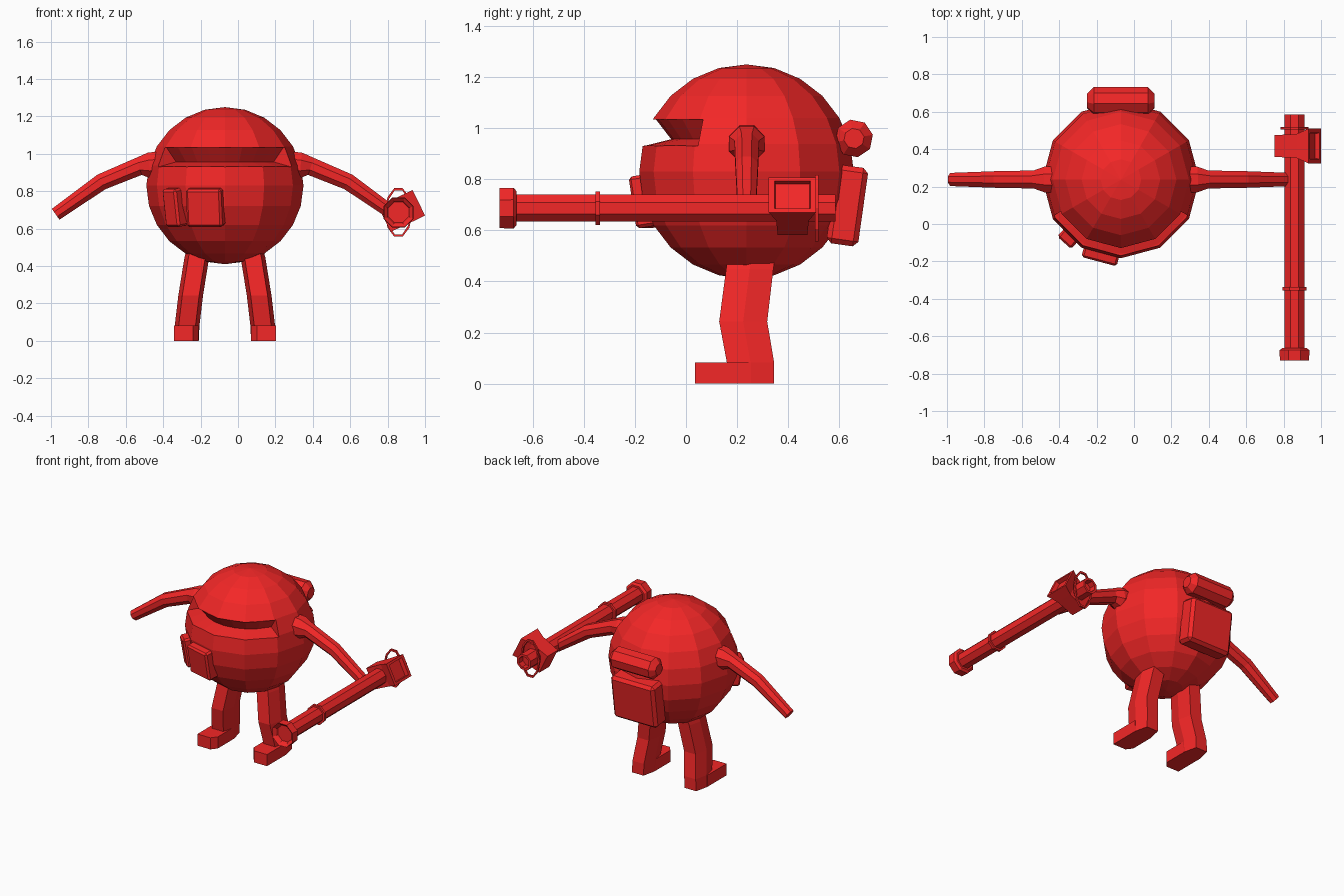
import bpy, bmesh, math
from math import sin, cos, radians, pi
from mathutils import Vector, Matrix

if "Cube" in bpy.data.objects:
    bpy.data.objects.remove(bpy.data.objects["Cube"])

MID = -0.07                     # body's own mirror plane
C = Vector((MID, 0.237, 0.83))  # body centre
R = 0.42
red = bpy.data.materials.new("red")
red.diffuse_color = (0.9, 0.02, 0.02, 1)
red.use_nodes = True
red.node_tree.nodes["Principled BSDF"].inputs["Base Color"].default_value = red.diffuse_color


def finish(name, bm):
    bmesh.ops.recalc_face_normals(bm, faces=bm.faces)
    me = bpy.data.meshes.new(name)
    bm.to_mesh(me)
    bm.free()
    me.materials.append(red)
    ob = bpy.data.objects.new(name, me)
    bpy.context.collection.objects.link(ob)
    return ob


def loft(name, rings, closed=False):
    """Skin a list of equal-length point rings, capped unless closed on itself."""
    bm = bmesh.new()
    rows = [[bm.verts.new(p) for p in ring] for ring in rings]
    n = len(rows[0])
    pairs = list(zip(rows, rows[1:])) + ([(rows[-1], rows[0])] if closed else [])
    for a, b in pairs:
        for i in range(n):
            bm.faces.new((a[i], a[(i + 1) % n], b[(i + 1) % n], b[i]))
    if not closed:
        bm.faces.new(rows[0])
        bm.faces.new(rows[-1])
    return finish(name, bm)


def ring(centre, u, v, r, n=8, turn=0.5):
    return [Vector(centre) + (Vector(u) * cos(2 * pi * (i + turn) / n)
            + Vector(v) * sin(2 * pi * (i + turn) / n)) * r for i in range(n)]


def box(name, size, matrix, bevel):
    bm = bmesh.new()
    bmesh.ops.create_cube(bm, size=1, matrix=Matrix.Diagonal((*size, 1)))
    bmesh.ops.bevel(bm, geom=bm.edges[:], offset=bevel, segments=1, affect='EDGES')
    bm.transform(matrix)
    return finish(name, bm)


# Round body with a visor slot cut into the front
bm = bmesh.new()
bmesh.ops.create_uvsphere(bm, u_segments=12, v_segments=12, radius=R,
                          matrix=Matrix.Translation(C))
body = finish("body", bm)
slot_profile = [(0.355, 1.035), (0.6, 1.035), (0.6, 0.915), (0.395, 0.932), (0.295, 0.957)]
slices = []
for a in (-62, -45, -30, -15, 0, 15, 30, 45, 62):
    d = Vector((sin(radians(a)), -cos(radians(a)), 0))
    slices.append([Vector((C.x, C.y, z)) + d * r for r, z in slot_profile])
cutter = loft("slot_cutter", slices)
cutter.hide_render = True
mod = body.modifiers.new("visor_slot", 'BOOLEAN')
mod.operation = 'DIFFERENCE'
mod.solver = 'EXACT'
mod.object = cutter
bpy.context.view_layer.objects.active = body
bpy.ops.object.modifier_apply(modifier=mod.name)
bpy.data.objects.remove(cutter)

# Arms: offset from the mid plane, height, radius
arm_path = [(0.32, 0.945, 0.075), (0.405, 0.938, 0.075), (0.46, 0.933, 0.052),
            (0.66, 0.85, 0.048), (0.905, 0.677, 0.038)]
# Legs: offset, height, front y, back y
leg_path = [(0.135, 0.50, 0.165, 0.35), (0.15, 0.447, 0.157, 0.342),
            (0.183, 0.243, 0.13, 0.318), (0.202, 0.083, 0.16, 0.345),
            (0.206, 0.0, 0.16, 0.345)]
for s, side in ((-1, "right"), (1, "left")):
    rings = []
    for i, (x, z, r) in enumerate(arm_path):
        a, b = arm_path[max(i - 1, 0)], arm_path[min(i + 1, len(arm_path) - 1)]
        t = Vector((s * (b[0] - a[0]), 0, b[1] - a[1])).normalized()
        rings.append(ring((MID + s * x, 0.238, z), (-t.z, 0, t.x), (0, 1, 0), r))
    loft(side + "_arm", rings)

    rings = []
    for x, z, f, b in leg_path:
        m = (f + b) / 2
        rings.append([Vector((MID + s * x + dx, y, z)) for dx, y in
                      ((-0.045, f), (0.045, f), (0.066, m), (0.045, b), (-0.045, b), (-0.066, m))])
    loft(side + "_leg", rings)

    # Foot with a chamfered toe corner
    outline = [(-0.066, 0.25), (-0.066, 0.075), (-0.035, 0.035), (0.066, 0.035), (0.066, 0.25)]
    loft(side + "_foot", [[Vector((MID + s * (0.206 + dx), y, z)) for dx, y in outline]
                          for z in (0, 0.082)])

# Backpack and bedroll
box("backpack", (0.34, 0.125, 0.31),
    Matrix.Translation((MID, 0.632, 0.697)) @ Matrix.Rotation(radians(-8), 4, 'X'), 0.02)
loft("bedroll", [ring((MID + x, 0.658, 0.96), (0, 1, 0), (0, 0, 1), r, 8, 0.25)
                 for x, r in ((-0.18, 0.04), (-0.145, 0.075), (0.145, 0.075), (0.18, 0.04))])

# Belly pouches lying on the body facets
for name, ang, w, r in (("wide_pouch", 15, 0.195, 0.395), ("narrow_pouch", 42, 0.10, 0.395)):
    a = radians(ang)
    box(name, (w, 0.09, 0.205),
        Matrix.Translation((C.x - sin(a) * r, C.y - cos(a) * r, 0.715))
        @ Matrix.Rotation(-a, 4, 'Z') @ Matrix.Rotation(radians(9), 4, 'X'), 0.012)

# Launcher tube, held along y; each section is (y, radius)
GX, GZ = 0.858, 0.687


def tube(name, sections):
    return loft(name, [ring((GX, y, GZ), (1, 0, 0), (0, 0, 1), r / cos(pi / 8))
                       for y, r in sections])


tube("launcher_barrel", [(-0.67, 0.053), (0.585, 0.053), (0.585, 0.038), (0.54, 0.038)])
tube("launcher_muzzle", [(-0.70, 0.055), (-0.715, 0.062), (-0.73, 0.078), (-0.675, 0.08),
                         (-0.663, 0.065), (-0.663, 0.045)])
tube("barrel_band", [(-0.355, 0.05), (-0.355, 0.065), (-0.337, 0.065), (-0.337, 0.05)])

# Flared housing across the rear of the tube, with a recessed outer end
axis = Vector((cos(radians(26)), 0, sin(radians(26))))
up = Vector((-axis.z, 0, axis.x))
centre = Vector((0.875, 0.417, 0.694))
loft("launcher_housing", [
    [centre + axis * d + up * (h * i) + Vector((0, w * j, 0))
     for i, j in ((-1, -1), (1, -1), (1, 1), (-1, 1))]
    for d, h, w in ((-0.102, 0.074, 0.058), (0.03, 0.076, 0.064), (0.102, 0.076, 0.093),
                    (0.102, 0.06, 0.07), (0.075, 0.06, 0.066))])

# Thin guard loop behind the housing
loop = []
for i in range(10):
    a = 2 * pi * i / 10
    d = Vector((cos(a) * 0.068, 0, sin(a) * 0.13))
    loop.append(ring(Vector((GX, 0.512, GZ)) + d, d.normalized(), (0, 1, 0), 0.009, 4))
loft("guard_loop", loop, closed=True)
